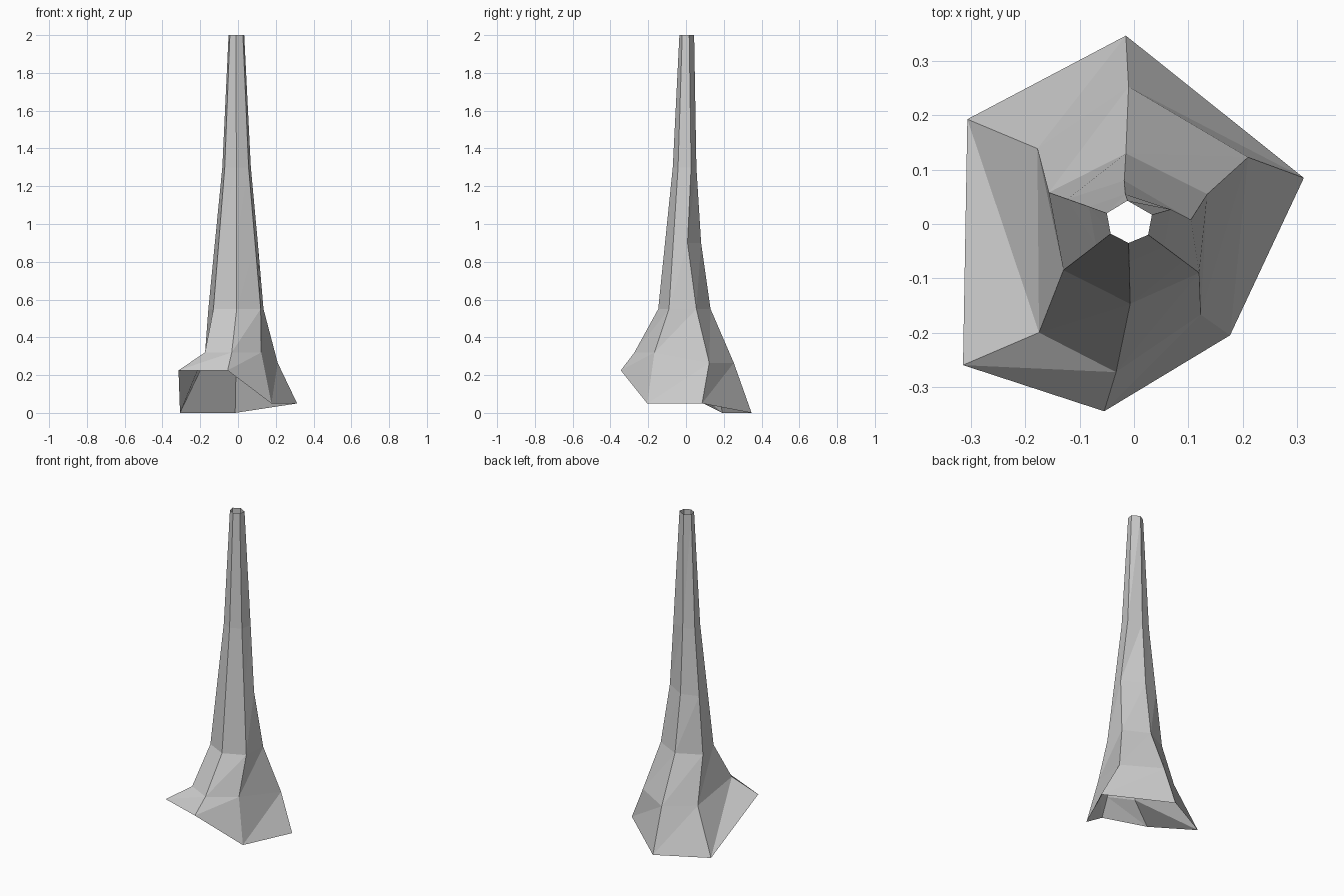
import bpy, bmesh

# Cross-sections of the six-sided trunk, bottom to top; sides run counter-clockwise from back left
roots = [(-.307, .193, 0), (-.315, -.26, .225), (-.055, -.345, .225),
         (.177, -.205, .05), (.313, .085, .05), (-.015, .347, 0)]
flare = [(-.178, .139, .27), (-.175, -.2, .32), (-.033, -.273, .32),
         (.123, -.167, .32), (.21, .123, .265), (-.01, .253, .265)]
collar = [(-.157, .058, .55), (-.13, -.085, .55), (-.007, -.147, .55),
          (.12, -.09, .55), (.135, .055, .55), (-.015, .13, .55)]
upper = [(-.083, .032, 1.3), (-.07, -.039, 1.3), (-.009, -.07, 1.3),
         (.056, -.042, 1.3), (.068, .027, 1.3), (-.016, .055, 1.3)]
tip = [(-.05, .02, 2), (-.043, -.018, 2), (-.01, -.035, 2),
       (.026, -.02, 2), (.033, .017, 2), (-.012, .043, 2)]

# Mid section: straight on the front sides, bulging at the back right
t = (.9 - .55) / (1.3 - .55)
mid = [tuple(a + (b - a) * t for a, b in zip(p, q)) for p, q in zip(collar, upper)]
mid[4:] = [(.105, .008, .9), (-.018, .08, .9)]

# Open tube: join neighbouring sections with triangles
bm = bmesh.new()
rings = [[bm.verts.new(p) for p in ring] for ring in (roots, flare, collar, mid, upper, tip)]
for low, high in zip(rings, rings[1:]):
    for i in range(6):
        j = (i + 1) % 6
        bm.faces.new((low[i], low[j], high[j]))
        bm.faces.new((low[i], high[j], high[i]))

mesh = bpy.data.meshes.new("trunk")
bm.to_mesh(mesh)
bm.free()
bpy.context.collection.objects.link(bpy.data.objects.new("trunk", mesh))
